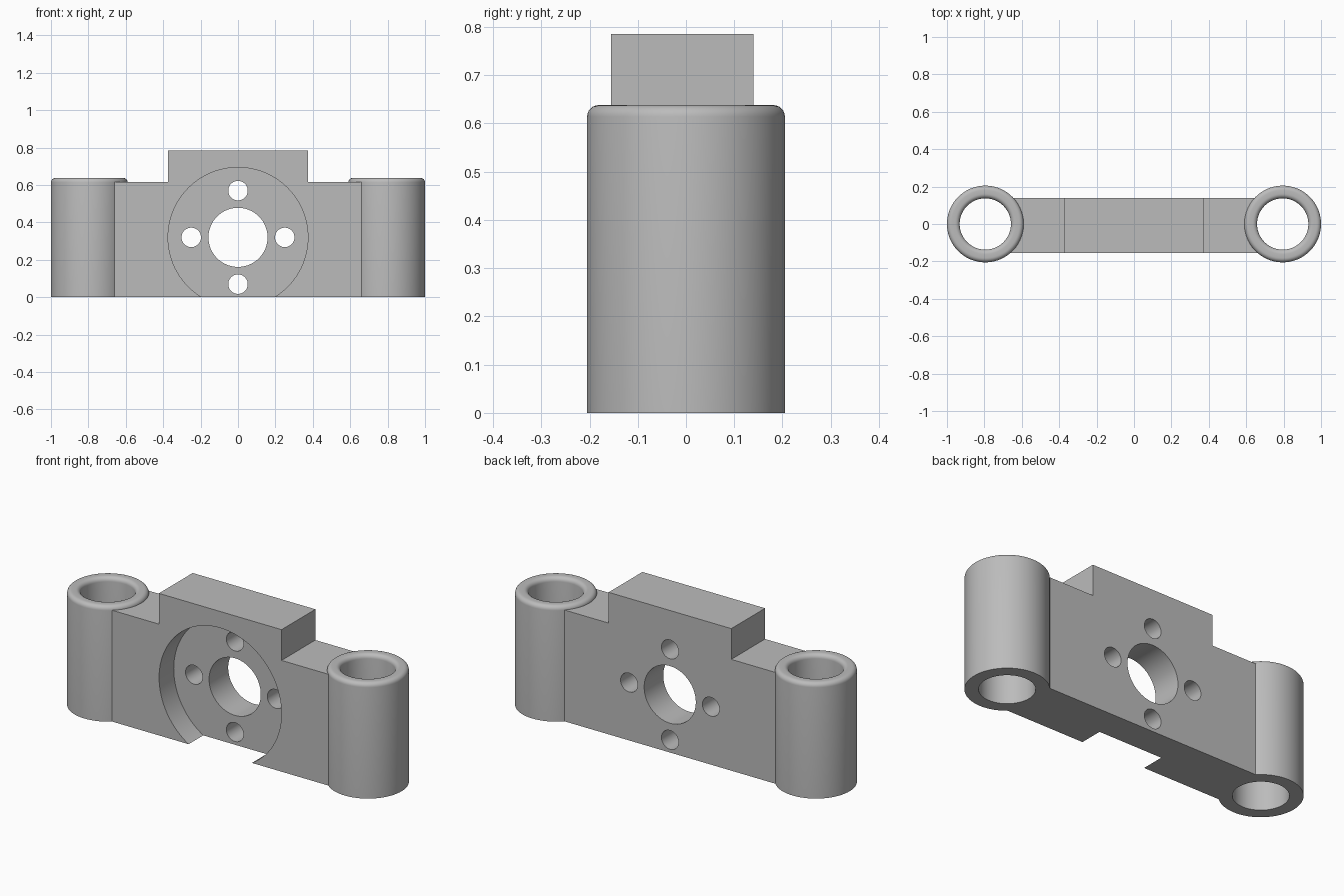
import bpy, bmesh
from math import cos, sin, pi
from mathutils import Matrix

cube = bpy.data.objects.get("Cube")
if cube:
    bpy.data.objects.remove(cube, do_unlink=True)

grey = bpy.data.materials.new("plain grey")
grey.use_nodes = True
COLOUR = (0.5, 0.5, 0.5, 1)
grey.diffuse_color = COLOUR
grey.node_tree.nodes["Principled BSDF"].inputs["Base Color"].default_value = COLOUR

FRONT, BACK = -0.155, 0.14
SLEEVE_X, OUTER, BORE, HEIGHT = 0.795, 0.205, 0.137, 0.638
HUB_Z = 0.32


def add_object(name, bm):
    bmesh.ops.recalc_face_normals(bm, faces=bm.faces)
    mesh = bpy.data.meshes.new(name)
    bm.to_mesh(mesh)
    bm.free()
    mesh.materials.append(grey)
    obj = bpy.data.objects.new(name, mesh)
    bpy.context.collection.objects.link(obj)
    return obj


def select(obj):
    bpy.ops.object.select_all(action='DESELECT')
    obj.select_set(True)
    bpy.context.view_layer.objects.active = obj


def smooth(obj):
    select(obj)
    bpy.ops.object.shade_smooth_by_angle(angle=pi / 6)


def cut_cylinder(target, radius, centre, depth, axis):
    """Cut a round hole through the target along the y or z axis."""
    bm = bmesh.new()
    turn = Matrix.Rotation(pi / 2, 4, 'X') if axis == 'Y' else Matrix()
    bmesh.ops.create_cone(bm, cap_ends=True, segments=96, radius1=radius,
                          radius2=radius, depth=depth,
                          matrix=Matrix.Translation(centre) @ turn)
    cutter = add_object("cutter", bm)
    cutter.hide_render = True
    mod = target.modifiers.new("hole", 'BOOLEAN')
    mod.operation, mod.solver, mod.object = 'DIFFERENCE', 'EXACT', cutter
    select(target)
    bpy.ops.object.modifier_apply(modifier=mod.name)
    bpy.data.objects.remove(cutter, do_unlink=True)


# Stepped mounting plate with a raised centre block
half = [(SLEEVE_X, 0), (SLEEVE_X, 0.615), (0.375, 0.615), (0.375, 0.785)]
outline = half + [(-x, z) for x, z in reversed(half)]
bm = bmesh.new()
face = bm.faces.new([bm.verts.new((x, FRONT, z)) for x, z in outline])
ext = bmesh.ops.extrude_face_region(bm, geom=[face])
bmesh.ops.translate(bm, vec=(0, BACK - FRONT, 0),
                    verts=[v for v in ext["geom"] if isinstance(v, bmesh.types.BMVert)])
plate = add_object("mounting_plate", bm)

# Round recess in the front, open at the bottom edge
RECESS = 0.128
cut_cylinder(plate, 0.374, (0, FRONT + RECESS - 0.25, HUB_Z), 0.5, 'Y')

# Shaft hole and four screw holes
cut_cylinder(plate, 0.158, (0, 0, HUB_Z), 1, 'Y')
for i in range(4):
    a = i * pi / 2
    cut_cylinder(plate, 0.052, (0.25 * cos(a), 0, HUB_Z + 0.25 * sin(a)), 1, 'Y')

# Clear the plate ends so they stop inside the sleeve walls
for side in (-1, 1):
    cut_cylinder(plate, OUTER - 0.01, (side * SLEEVE_X, 0, 0.3), 2, 'Z')
smooth(plate)


def sleeve(name, x):
    """Lathed tube with a rounded top rim."""
    fillet, steps, segments = 0.024, 6, 96
    arc = [i * pi / 2 / steps for i in range(steps + 1)]
    profile = [(BORE, 0), (OUTER, 0)]
    profile += [(OUTER - fillet + fillet * cos(a), HEIGHT - fillet + fillet * sin(a)) for a in arc]
    profile += [(BORE + fillet - fillet * sin(a), HEIGHT - fillet + fillet * cos(a)) for a in arc]
    bm = bmesh.new()
    rings = [[bm.verts.new((x + r * cos(2 * pi * k / segments),
                            r * sin(2 * pi * k / segments), z)) for r, z in profile]
             for k in range(segments)]
    n = len(profile)
    for k in range(segments):
        a, b = rings[k], rings[(k + 1) % segments]
        for j in range(n):
            m = (j + 1) % n
            bm.faces.new((a[j], b[j], b[m], a[m]))
    smooth(add_object(name, bm))


sleeve("left_sleeve", SLEEVE_X)
sleeve("right_sleeve", -SLEEVE_X)
